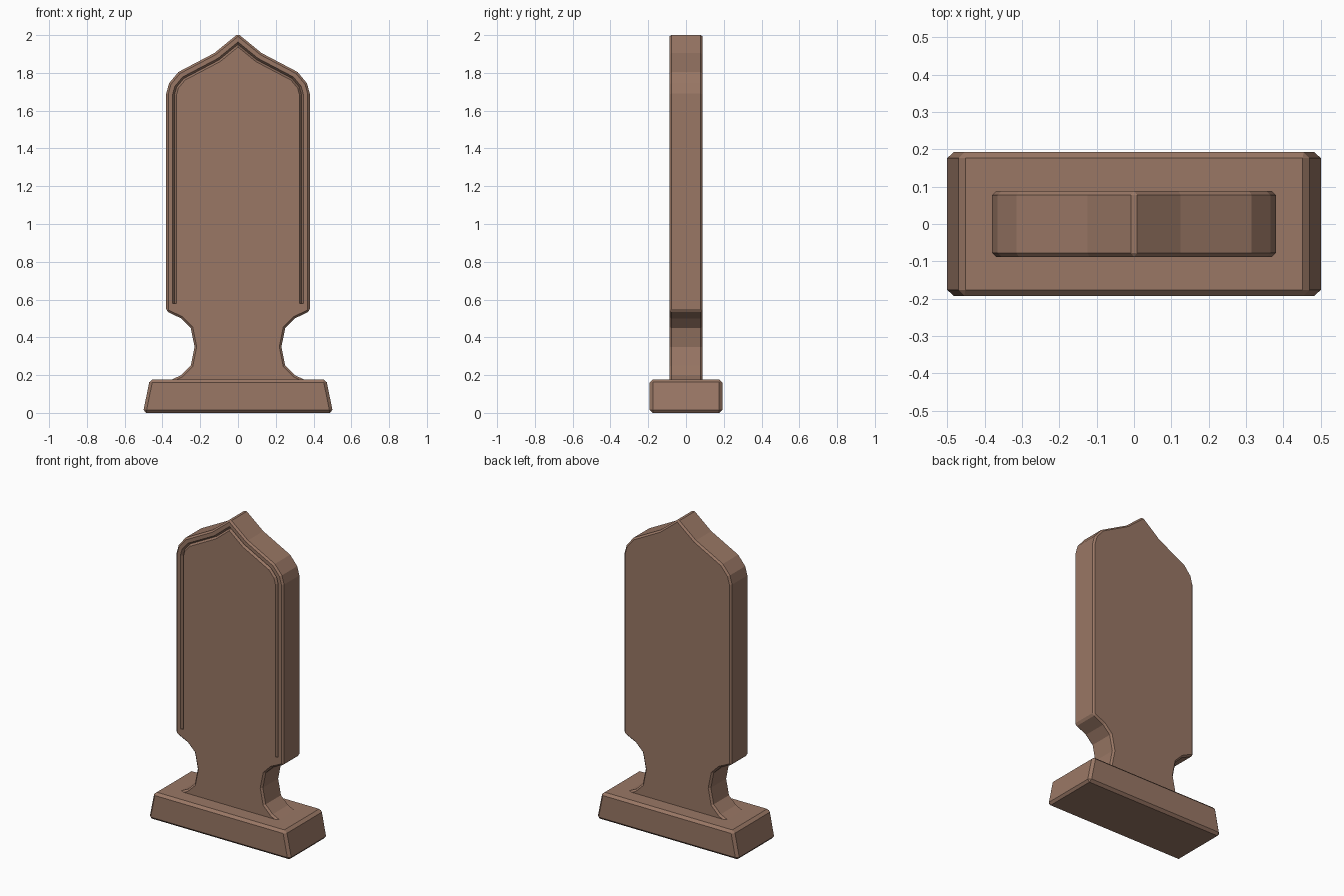
import bpy, bmesh
from mathutils import Vector

if "Cube" in bpy.data.objects:
    bpy.data.objects.remove(bpy.data.objects["Cube"])

brown = bpy.data.materials.new("brown_stone")
brown.diffuse_color = (0.32, 0.185, 0.13, 1)
brown.use_nodes = True
brown.node_tree.nodes["Principled BSDF"].inputs["Base Color"].default_value = brown.diffuse_color


def mirror(half):
    """Mirror an open half profile (starting on the axis or not) across x = 0."""
    left = [(-x, z) for x, z in reversed(half) if x > 1e-6]
    return left + half


def make_object(name, bm):
    bmesh.ops.recalc_face_normals(bm, faces=bm.faces)
    mesh = bpy.data.meshes.new(name)
    bm.to_mesh(mesh)
    bm.free()
    obj = bpy.data.objects.new(name, mesh)
    obj.data.materials.append(brown)
    bpy.context.collection.objects.link(obj)
    return obj


def extrude_profile(name, points, depth, bevel):
    """Extrude an x-z outline along y and chamfer its sharp edges."""
    bm = bmesh.new()
    face = bm.faces.new([bm.verts.new((x, -depth, z)) for x, z in points])
    ext = bmesh.ops.extrude_face_region(bm, geom=[face])
    verts = [g for g in ext["geom"] if isinstance(g, bmesh.types.BMVert)]
    bmesh.ops.translate(bm, verts=verts, vec=(0, 2 * depth, 0))
    obj = make_object(name, bm)
    mod = obj.modifiers.new("chamfer", 'BEVEL')
    mod.width = bevel
    mod.segments = 1
    mod.limit_method = 'ANGLE'
    mod.angle_limit = 0.75
    return obj


# Plinth with sloping ends
extrude_profile("base", mirror([(0.467, 0.178), (0.503, 0.0)]), 0.192, 0.016)

# Slab with pointed crown and narrow waist
crown = [(0, 2.007), (0.125, 1.905), (0.315, 1.805), (0.365, 1.745), (0.38, 1.69)]
waist = [(0.38, 0.538), (0.30, 0.50), (0.25, 0.45), (0.23, 0.35),
         (0.25, 0.25), (0.30, 0.20), (0.36, 0.172), (0.36, 0.15)]
slab = extrude_profile("slab", mirror(crown + waist), 0.088, 0.014)

# V-shaped groove following the crown and sides on the front
path = [Vector(p) for p in mirror(crown + [(0.38, 0.578)])]


def inset(i, dist):
    """Mitred offset of a path point towards the slab's middle."""
    dirs = []
    if i > 0:
        dirs.append((path[i] - path[i - 1]).normalized())
    if i < len(path) - 1:
        dirs.append((path[i + 1] - path[i]).normalized())
    normals = [Vector((d.y, -d.x)) for d in dirs]
    n = sum(normals, Vector((0, 0))).normalized()
    return path[i] + n * dist / n.dot(normals[0])


bm = bmesh.new()
rings = []
for i in range(len(path)):
    ring = []
    for dist, y in ((0.031, -0.092), (0.057, -0.092), (0.044, -0.072)):
        p = inset(i, dist)
        ring.append(bm.verts.new((p.x, y, p.y)))
    rings.append(ring)
for a, b in zip(rings, rings[1:]):
    for k in range(3):
        m = (k + 1) % 3
        bm.faces.new((a[k], a[m], b[m], b[k]))
bm.faces.new(rings[0])
bm.faces.new(rings[-1])
cutter = make_object("groove_cutter", bm)
cutter.hide_render = True
cutter.hide_set(True)

cut = slab.modifiers.new("groove", 'BOOLEAN')
cut.operation = 'DIFFERENCE'
cut.solver = 'EXACT'
cut.object = cutter
